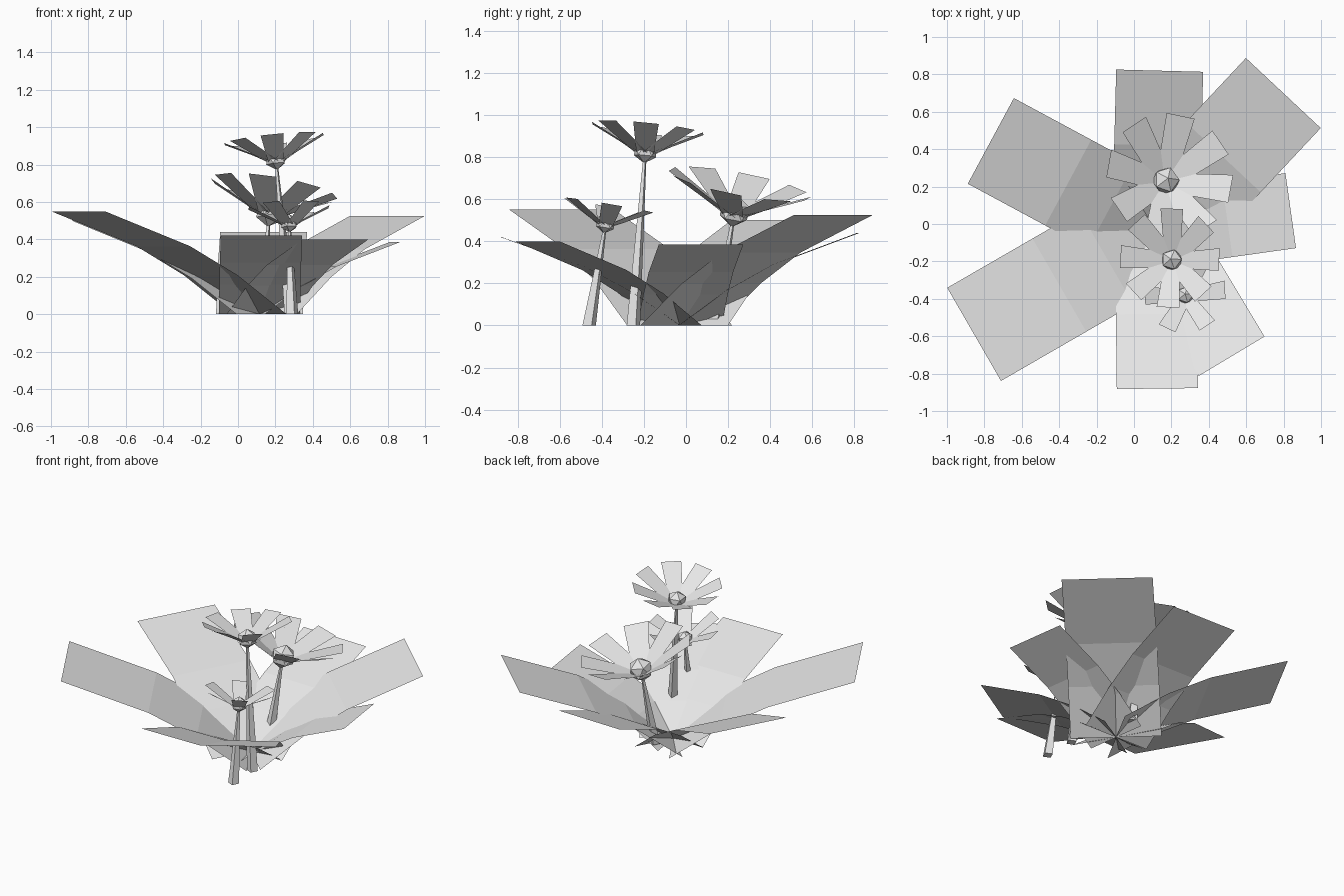
import bpy
import bmesh
from math import radians, cos, sin
from mathutils import Vector, Matrix

cube = bpy.data.objects.get("Cube")
if cube:
    bpy.data.objects.remove(cube, do_unlink=True)

# One plain colour for the whole plant
grey = bpy.data.materials.new("pale_grey")
grey.use_nodes = True
grey.diffuse_color = (0.8, 0.8, 0.8, 1)
grey.node_tree.nodes["Principled BSDF"].inputs["Base Color"].default_value = (0.8, 0.8, 0.8, 1)


def make_object(name, bm):
    mesh = bpy.data.meshes.new(name)
    bm.to_mesh(mesh)
    bm.free()
    mesh.materials.append(grey)
    obj = bpy.data.objects.new(name, mesh)
    bpy.context.collection.objects.link(obj)
    return obj


def add_strip(bm, profile, angle, matrix):
    """Sheet running outward from the origin; profile rows are (reach, height, width)."""
    turn = matrix @ Matrix.Rotation(radians(angle), 4, 'Z')
    rows = [[bm.verts.new(turn @ Vector((r, side * w / 2, z))) for side in (-1, 1)]
            for r, z, w in profile]
    for (a, b), (c, d) in zip(rows, rows[1:]):
        bm.faces.new((a, c, d, b))


# Leaves: broad folded strips crossing at the heart of the plant
LEAF_FOLDS = [(0, 0), (0.27, 0.38), (0.53, 0.66), (1, 1)]
heart = Matrix.Translation((0.115, -0.03, 0))
leaves = {  # angle, reach, rise, width
    "leaf_back": (88.5, 0.85, 0.44, 0.465),
    "leaf_back_left": (46.9, 1.0, 0.525, 0.548),
    "leaf_left": (8, 0.73, 0.385, 0.405),
    "leaf_front_left": (301, 0.79, 0.40, 0.41),
    "leaf_front": (270.7, 0.85, 0.42, 0.435),
    "leaf_front_right": (210, 1.12, 0.55, 0.575),
    "leaf_back_right": (151.7, 1.0, 0.50, 0.52),
}
for name, (angle, reach, rise, width) in leaves.items():
    bm = bmesh.new()
    add_strip(bm, [(r * reach, z * rise, width) for r, z in LEAF_FOLDS], angle, heart)
    make_object(name, bm)


def make_flower(name, foot, head, facing, radius, petals, start):
    foot, head = Vector(foot), Vector(head)
    tilt = Vector(facing).to_track_quat('Z', 'Y').to_matrix().to_4x4()
    # Cancel the spin added by the tracking so petal angles stay absolute
    axis = tilt @ Vector((1, 0, 0))
    spin = Vector((axis.x, axis.y)).angle_signed(Vector((1, 0)))
    frame = Matrix.Translation(head) @ tilt @ Matrix.Rotation(-spin, 4, 'Z')

    # Petals
    bm = bmesh.new()
    shape = [(0, 0, 0.3 * radius), (radius, 0.5 * radius, 0.46 * radius)]
    for i in range(petals):
        add_strip(bm, shape, start + i * 360 / petals, frame)
    make_object(name + "_petals", bm)

    # Faceted centre
    bm = bmesh.new()
    bmesh.ops.create_icosphere(bm, subdivisions=1, radius=0.23 * radius,
                               matrix=frame @ Matrix.Translation((0, 0, 0.1 * radius)))
    make_object(name + "_centre", bm)

    # Tapered four-sided stem, level at the foot
    bm = bmesh.new()
    rings = [[bm.verts.new(p + Vector((cos(radians(a)), sin(radians(a)), 0)) * r)
              for a in range(20, 380, 90)] for p, r in ((foot, 0.034), (head, 0.008))]
    low, high = rings
    for i in range(4):
        j = (i + 1) % 4
        bm.faces.new((low[i], low[j], high[j], high[i]))
    bm.faces.new(low[::-1])
    bm.faces.new(high)
    make_object(name + "_stem", bm)


make_flower("tall_flower", (0.28, -0.25, 0), (0.205, -0.195, 0.805), (-0.1, 0.1, 1), 0.265, 8, 88)
make_flower("back_flower", (0.13, 0.14, 0.03), (0.165, 0.225, 0.51), (0.16, 0.19, 1), 0.335, 8, 79)
make_flower("front_flower", (0.29, -0.46, 0), (0.275, -0.385, 0.465), (-0.03, 0.17, 1), 0.215, 6, 4)
